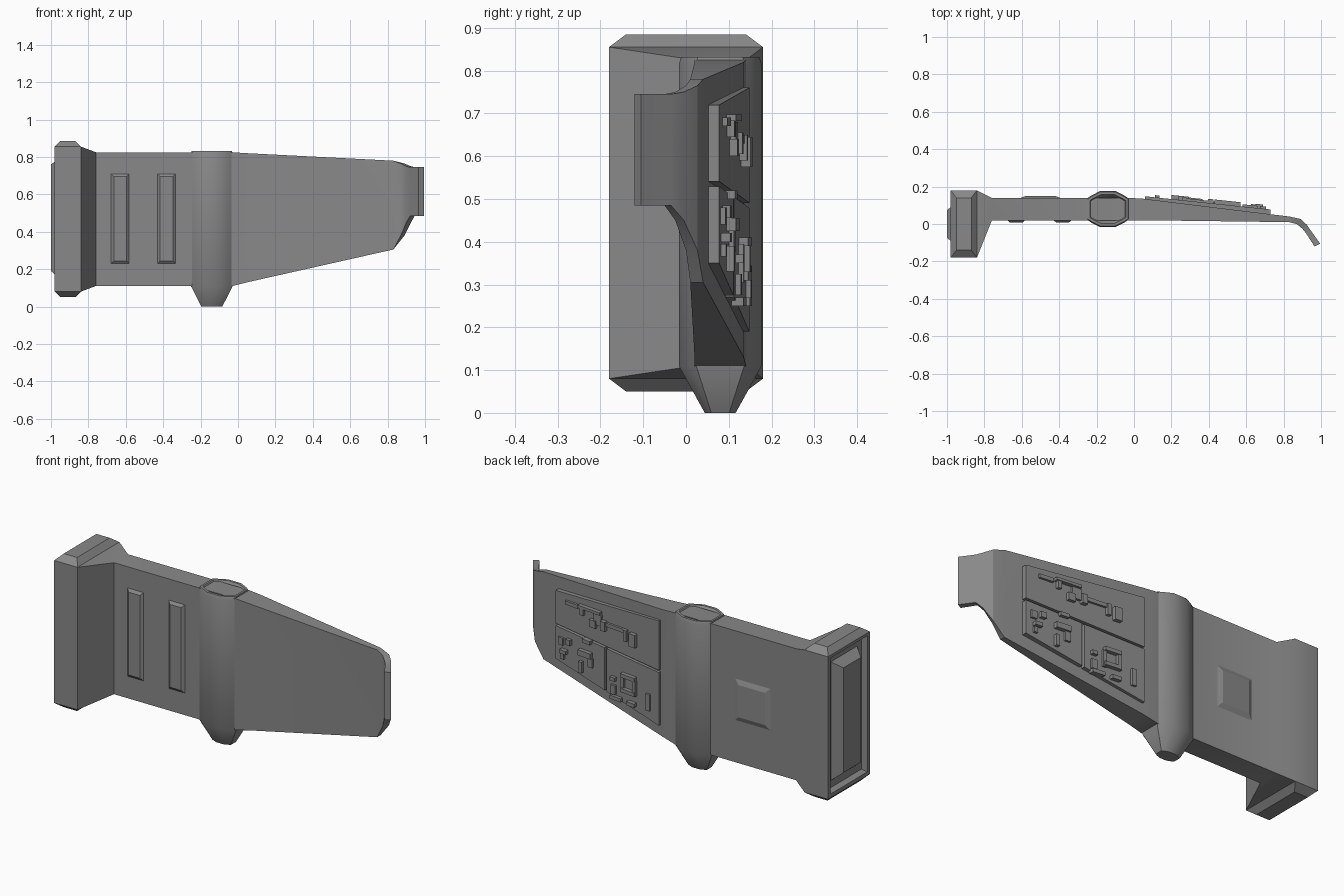
import bpy, bmesh, math
from mathutils import Vector

cube = bpy.data.objects.get("Cube")
if cube:
    bpy.data.objects.remove(cube, do_unlink=True)

grey = bpy.data.materials.new("plain_grey")
grey.use_nodes = True
grey.diffuse_color = (.25, .25, .25, 1)
grey.node_tree.nodes["Principled BSDF"].inputs["Base Color"].default_value = (.25, .25, .25, 1)


def loft(name, rings, angle=None):
    """Skin a list of equal-length rings and cap both ends."""
    bm = bmesh.new()
    loops = [[bm.verts.new(p) for p in ring] for ring in rings]
    n = len(loops[0])
    for a, b in zip(loops, loops[1:]):
        for i in range(n):
            j = (i + 1) % n
            bm.faces.new((a[i], a[j], b[j], b[i]))
    bm.faces.new(loops[0])
    bm.faces.new(loops[-1])
    bmesh.ops.recalc_face_normals(bm, faces=bm.faces)
    mesh = bpy.data.meshes.new(name)
    bm.to_mesh(mesh)
    bm.free()
    obj = bpy.data.objects.new(name, mesh)
    bpy.context.collection.objects.link(obj)
    mesh.materials.append(grey)
    if angle:
        bpy.ops.object.select_all(action="DESELECT")
        obj.select_set(True)
        bpy.context.view_layer.objects.active = obj
        bpy.ops.object.shade_smooth_by_angle(angle=math.radians(angle))
    return obj


def rect_x(x, z0, z1, y0, y1):
    return [(x, y0, z0), (x, y1, z0), (x, y1, z1), (x, y0, z1)]


def rect_y(y, x0, x1, z0, z1):
    return [(x0, y, z0), (x1, y, z0), (x1, y, z1), (x0, y, z1)]


def rect_z(z, x0, x1, y0, y1):
    return [(x0, y0, z), (x1, y0, z), (x1, y1, z), (x0, y1, z)]


# Main body: recessed end, block, slab, tapering wing and curled tip
stations = [
    (-.95, .14, .8, -.12, .12), (-.95, .11, .83, -.15, .15), (-.98, .1, .84, -.16, .16),
    (-.98, .08, .855, -.18, .18), (-.84, .08, .855, -.18, .18),
    (-.76, .11, .825, .02, .14), (-.03, .11, .825, .02, .14),
    (.05, .13, .82, .02, .135), (.83, .305, .78, .01, .04),
]
rings = [rect_x(*s) for s in stations]
# Curled tip: front and back edges follow separate curves
for xf, yf, xb, yb, z0, z1 in [(.87, 0, .89, .027, .38, .765), (.9, -.025, .925, -.005, .45, .75),
                               (.92, -.05, .945, -.035, .485, .745),
                               (.965, -.12, .995, -.105, .485, .745)]:
    rings.append([(xf, yf, z0), (xb, yb, z0), (xb, yb, z1), (xf, yf, z1)])
loft("body", rings, 28)

# Chamfered caps above and below the end block
for name, z0, z1 in [("block_top", .855, .885), ("block_bottom", .08, .05)]:
    loft(name, [rect_z(z0, -.98, -.84, -.18, .18), rect_z(z1, -.95, -.87, -.14, .14)])

# Raised plate inside the end recess
loft("end_plate", [rect_x(-.94, .14, .8, -.12, .12), rect_x(-1, .19, .76, -.075, .075)])

# Column with a tapered foot and a sunken top
section = [(.112, .055), (.09, .07), (.04, .095), (-.04, .095), (-.09, .07), (-.112, .055)]
section += [(x, -y) for x, y in reversed(section)]


def column_ring(z, sx, sy):
    return [(-.14 + x * sx, .08 + y * sy, z) for x, y in section]


loft("column", [column_ring(*r) for r in [
    (0, .5, .38), (.11, 1, 1.02), (.815, 1, 1.02), (.832, .96, .96),
    (.832, .86, .82), (.8, .68, .6)]], 35)

# Two raised strips on the front of the slab
for side, x in [("outer", -.63), ("inner", -.382)]:
    loft(side + "_front_strip", [rect_y(.03, x - .048, x + .048, .23, .71),
                                 rect_y(.02, x - .048, x + .048, .23, .71),
                                 rect_y(.008, x - .034, x + .034, .245, .695)])

# Raised square on the back of the slab
loft("back_square", [rect_y(.138, -.61, -.39, .335, .57), rect_y(.15, -.58, -.42, .365, .54)])


# Sloped circuit plates on the back of the wing
def plate_y(x):
    return .148 - .105 * (x - .06)


def edge(start, end):
    return lambda x: start + (end - start) * (x - .06) / .67


top, middle, bottom = edge(.76, .72), edge(.485, .535), edge(.19, .35)


def plate(name, x0, x1, low, high, gap_low, gap_high):
    loft(name, [rect_x(x, low(x) + gap_low, high(x) - gap_high, plate_y(x) - .05, plate_y(x))
                for x in (x0, x1)])


plate("upper_plate", .06, .73, middle, top, .006, 0)
plate("lower_plate_inner", .06, .4, bottom, middle, 0, .006)
plate("lower_plate_outer", .412, .73, bottom, middle, 0, .006)

# Small components: x, z, width, height
parts = [
    (.62, .68, .08, .02), (.55, .67, .02, .05), (.5, .69, .14, .015), (.45, .65, .05, .06),
    (.48, .62, .04, .04), (.41, .63, .03, .05), (.33, .64, .13, .02), (.27, .62, .02, .06),
    (.22, .61, .04, .07), (.69, .46, .03, .04), (.64, .47, .03, .03), (.67, .41, .04, .02),
    (.68, .38, .02, .03), (.52, .51, .05, .02), (.53, .44, .08, .03), (.5, .4, .03, .05),
    (.56, .36, .02, .06), (.25, .4, .09, .02), (.29, .35, .02, .09), (.21, .35, .02, .08),
    (.25, .32, .09, .02), (.35, .3, .03, .05), (.33, .26, .07, .02), (.23, .26, .05, .02),
    (.125, .3, .025, .09), (.35, .36, .03, .02),
]
for i, (x, z, w, h) in enumerate(parts):
    depth = (.012, .018, .022)[i % 3]
    loft("component", [rect_x(px, z - h / 2, z + h / 2, plate_y(px) - .01, plate_y(px) + depth)
                       for px in (x - w / 2, x + w / 2)])
